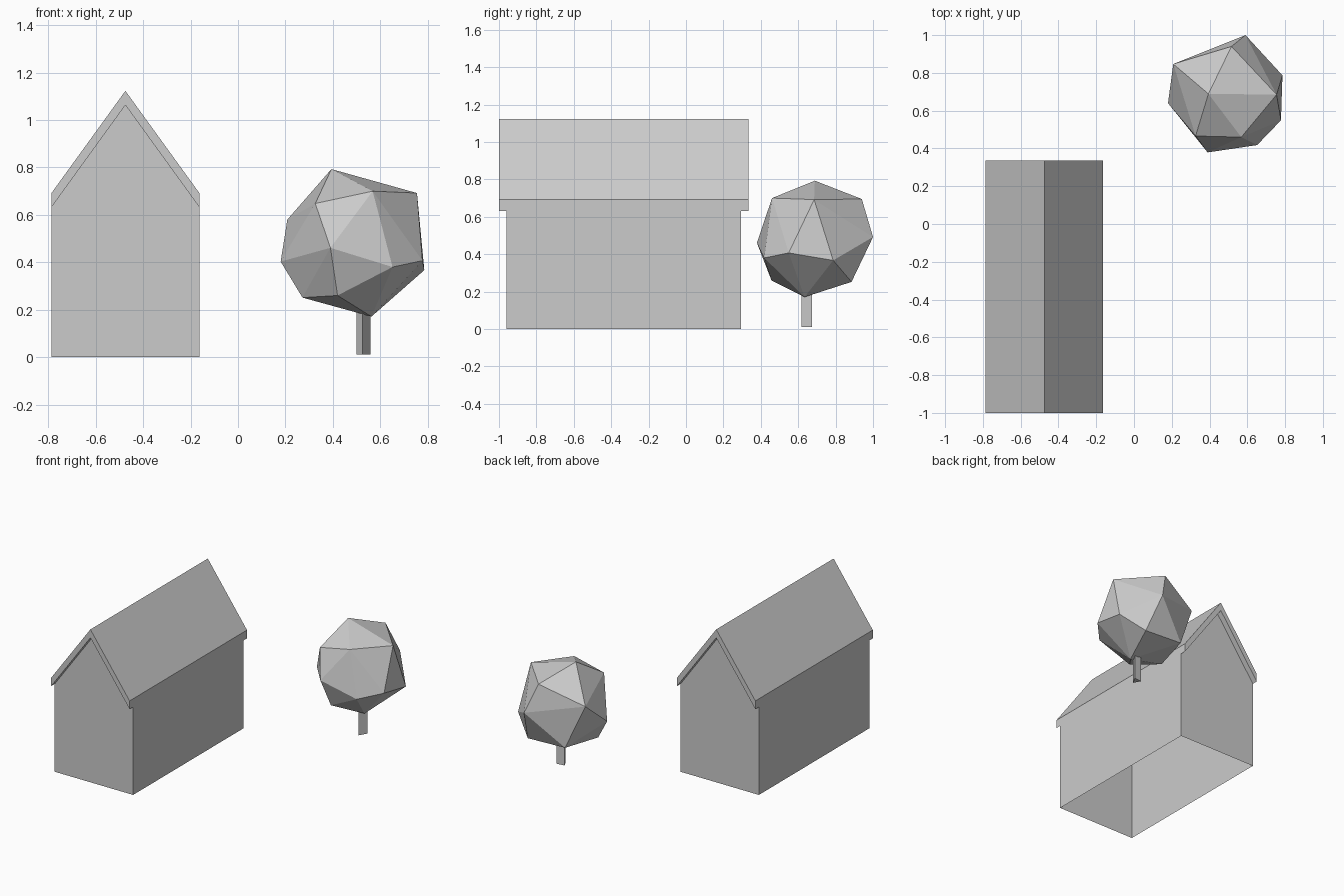
import bpy, bmesh
from mathutils import Vector

cube = bpy.data.objects.get("Cube")
if cube:
    bpy.data.objects.remove(cube, do_unlink=True)

GREY = (0.6, 0.6, 0.6, 1.0)
mat = bpy.data.materials.new("plain grey")
mat.use_nodes = True
mat.diffuse_color = GREY
mat.node_tree.nodes["Principled BSDF"].inputs["Base Color"].default_value = GREY


def finish(name, bm):
    """Turn a bmesh into a flat-shaded object."""
    bmesh.ops.recalc_face_normals(bm, faces=bm.faces)
    mesh = bpy.data.meshes.new(name)
    bm.to_mesh(mesh)
    bm.free()
    mesh.materials.append(mat)
    obj = bpy.data.objects.new(name, mesh)
    bpy.context.collection.objects.link(obj)
    return obj


def prism(profile, offset):
    """Closed prism: a polygon swept along an offset."""
    bm = bmesh.new()
    face = bm.faces.new([bm.verts.new(p) for p in profile])
    swept = bmesh.ops.extrude_face_region(bm, geom=[face], use_keep_orig=True)
    verts = [v for v in swept["geom"] if isinstance(v, bmesh.types.BMVert)]
    bmesh.ops.translate(bm, verts=verts, vec=Vector(offset))
    return bm


# House dimensions
left, right = -0.787, -0.163
ridge_x = (left + right) / 2
eave, ridge, thick = 0.632, 1.063, 0.06
roof_front, roof_back, overhang = -1.0, 0.335, 0.04

# Walls: gabled shell, open below and under the roof
y0, y1 = roof_front + overhang, roof_back - overhang
gable = [(left, y0, 0), (right, y0, 0), (right, y0, eave),
         (ridge_x, y0, ridge), (left, y0, eave)]
bm = prism(gable, (0, y1 - y0, 0))
bm.normal_update()
open_faces = [f for f in bm.faces if abs(f.normal.z) > 0.3]
bmesh.ops.delete(bm, geom=open_faces, context="FACES")
finish("house_walls", bm)

# Roof: folded slab, flush with the side walls, overhanging the gables
under = [(left, eave), (ridge_x, ridge), (right, eave)]
over = [(x, z + thick) for x, z in reversed(under)]
finish("roof", prism([(x, roof_front, z) for x, z in under + over],
                     (0, roof_back - roof_front, 0)))

# Trunk: three-sided post
finish("tree_trunk", prism([(0.526, 0.617, 0.01), (0.558, 0.674, 0.01),
                            (0.499, 0.667, 0.01)], (0, 0, 0.22)))

# Foliage: faceted irregular ball
points = [
    (0.394, 0.689, 0.793), (0.755, 0.685, 0.692), (0.568, 0.46, 0.70),
    (0.326, 0.466, 0.648), (0.208, 0.847, 0.58), (0.516, 0.94, 0.695),
    (0.59, 1.0, 0.492), (0.786, 0.787, 0.367), (0.778, 0.549, 0.407),
    (0.652, 0.418, 0.38), (0.39, 0.379, 0.461), (0.18, 0.64, 0.403),
    (0.272, 0.61, 0.251), (0.42, 0.457, 0.26), (0.64, 0.885, 0.252),
    (0.34, 0.89, 0.265), (0.563, 0.634, 0.171),
]
bm = bmesh.new()
for p in points:
    bm.verts.new(p)
bmesh.ops.convex_hull(bm, input=bm.verts)
finish("tree_foliage", bm)
